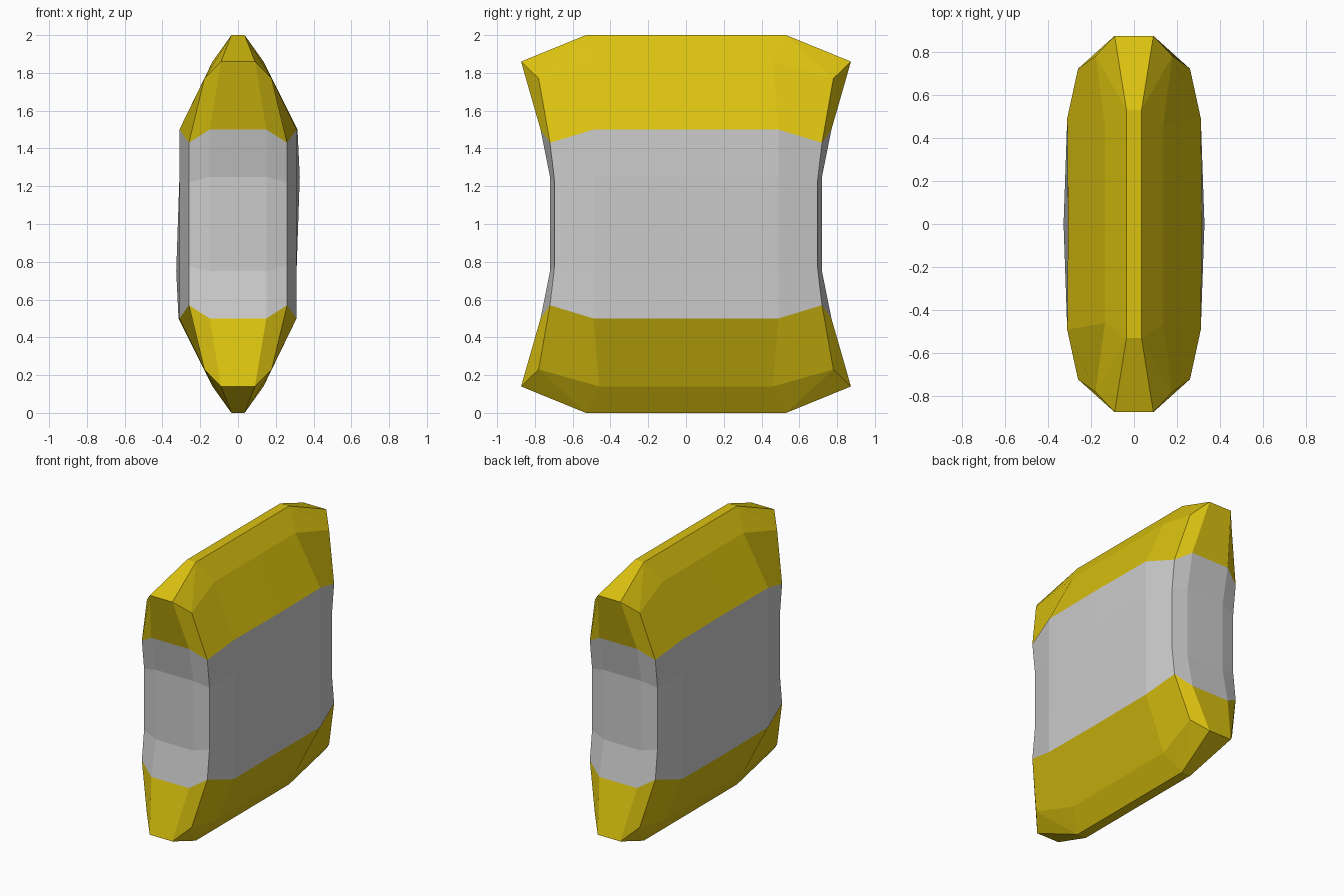
import bpy, bmesh

if "Cube" in bpy.data.objects:
    bpy.data.objects.remove(bpy.data.objects["Cube"])


def material(name, rgb):
    m = bpy.data.materials.new(name)
    m.diffuse_color = (*rgb, 1)
    m.use_nodes = True
    m.node_tree.nodes["Principled BSDF"].inputs["Base Color"].default_value = m.diffuse_color
    return m


yellow = material("yellow", (0.71, 0.54, 0.005))
grey = material("light grey", (0.6, 0.6, 0.6))

# Each level: side, corner and end points of one quadrant (x, y, z),
# then the x of the right and left side midpoints
upper = [
    ((0.31, 0.49, 1.25), (0.26, 0.695, 1.22), (0.15, 0.72, 1.25), 0.327, 0.308),
    ((0.31, 0.49, 1.50), (0.26, 0.72, 1.43), (0.15, 0.77, 1.50), 0.315, 0.306),
    ((0.135, 0.46, 1.86), (0.178, 0.78, 1.77), (0.09, 0.873, 1.86), 0.135, 0.135),
    ((0.035, 0.53, 2.00), (0.035, 0.53, 2.00), (0.035, 0.53, 2.00), 0.035, 0.035),
]


def flip(level):
    # mirrored half; the side bulges swap over so the slab has a slight lean
    a, b, c, r, l = level
    return tuple((p[0], p[1], 2 - p[2]) for p in (a, b, c)) + (l, r)


levels = [flip(v) for v in reversed(upper)] + upper


def ring(level):
    side, corner, end, right, left = level
    quad = [side, corner, end]

    def q(sx, sy, pts):
        return [(sx * x, sy * y, z) for x, y, z in pts]
    return ([(right, 0, side[2])] + q(1, 1, quad) + q(-1, 1, quad[::-1])
            + [(-left, 0, side[2])] + q(-1, -1, quad) + q(1, -1, quad[::-1]))


# Faceted slab: grey waist between two yellow tapered caps
bm = bmesh.new()
rings = [[bm.verts.new(p) for p in ring(v)] for v in levels]
n = len(rings[0])
for k in range(len(rings) - 1):
    for i in range(n):
        j = (i + 1) % n
        f = bm.faces.new((rings[k][i], rings[k][j], rings[k + 1][j], rings[k + 1][i]))
        f.material_index = 1 if 2 <= k <= 4 else 0
bm.faces.new(rings[0][::-1])
bm.faces.new(rings[-1])
bmesh.ops.remove_doubles(bm, verts=bm.verts[:], dist=0.001)
bmesh.ops.recalc_face_normals(bm, faces=bm.faces[:])

mesh = bpy.data.meshes.new("banded_slab")
bm.to_mesh(mesh)
bm.free()
mesh.materials.append(yellow)
mesh.materials.append(grey)
bpy.context.collection.objects.link(bpy.data.objects.new("banded_slab", mesh))
